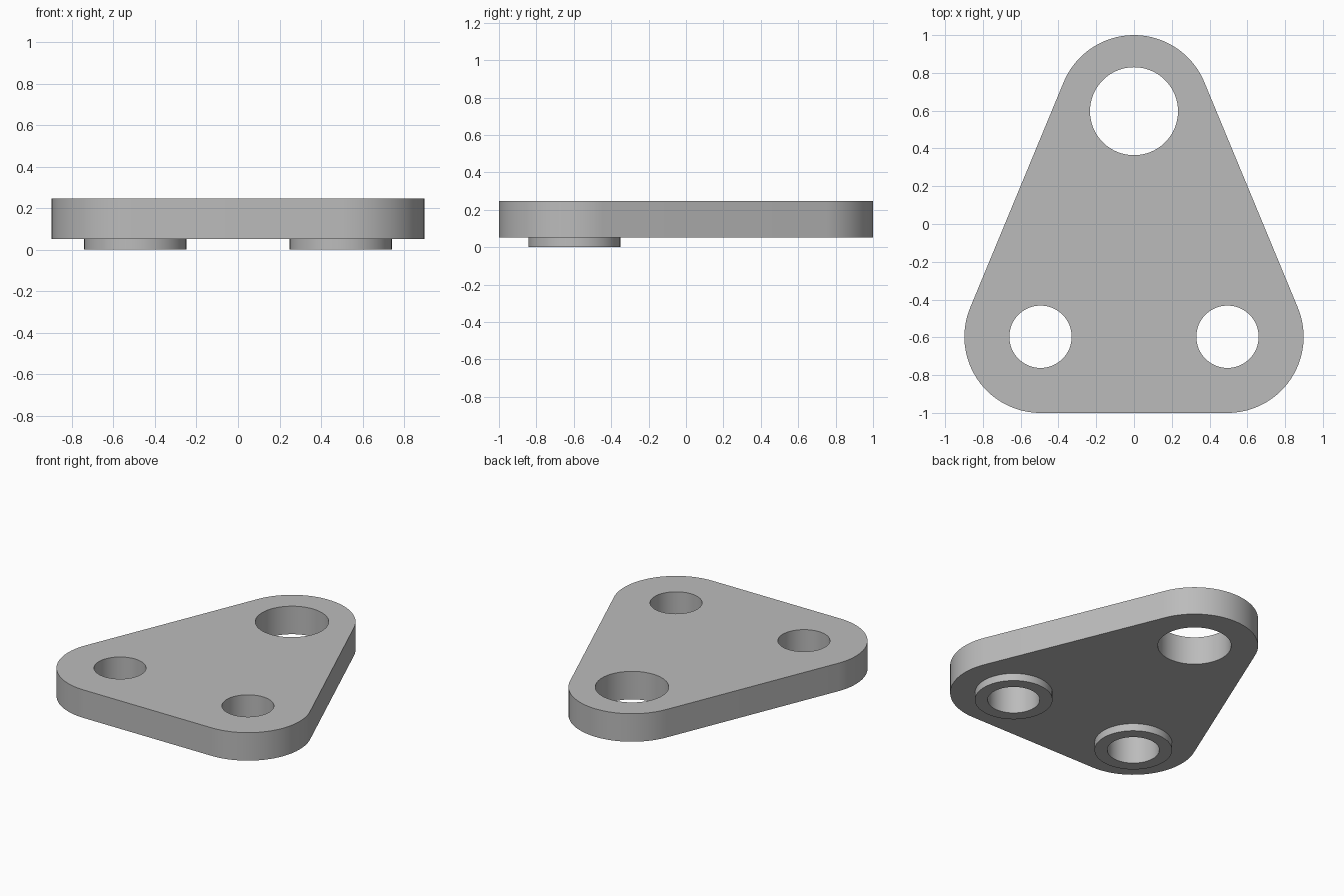
import bpy, bmesh, math

if "Cube" in bpy.data.objects:
    bpy.data.objects.remove(bpy.data.objects["Cube"], do_unlink=True)

# Main dimensions
BOSS_H, TOP = 0.052, 0.248
CORNER_R = 0.403
APEX = (0.0, 0.597)
FOOT_X, FOOT_Y = 0.495, -0.597
BIG_HOLE_R, SMALL_HOLE_R, BOSS_R = 0.233, 0.165, 0.246

# Single colour
grey = bpy.data.materials.new("plain grey")
grey.use_nodes = True
colour = (0.5, 0.5, 0.5, 1)
grey.diffuse_color = colour
grey.node_tree.nodes["Principled BSDF"].inputs["Base Color"].default_value = colour


def arc(centre, radius, start, end, steps):
    """Points along an arc, both ends included."""
    angles = [start + (end - start) * i / steps for i in range(steps + 1)]
    return [(centre[0] + radius * math.cos(a), centre[1] + radius * math.sin(a))
            for a in angles]


def circle(centre, radius, steps=64):
    return arc(centre, radius, 0, math.tau, steps)[:-1]


def extruded(name, loops, z0, z1):
    """Fill the first loop, cut out the others, and extrude from z0 to z1."""
    curve = bpy.data.curves.new(name + " profile", "CURVE")
    curve.dimensions = "2D"
    curve.fill_mode = "BOTH"
    curve.extrude = (z1 - z0) / 2
    for loop in loops:
        spline = curve.splines.new("POLY")
        spline.points.add(len(loop) - 1)
        for point, (x, y) in zip(spline.points, loop):
            point.co = (x, y, 0, 1)
        spline.use_cyclic_u = True
    helper = bpy.data.objects.new(name + " profile", curve)
    bpy.context.collection.objects.link(helper)
    bpy.context.view_layer.update()
    mesh = bpy.data.meshes.new_from_object(
        helper.evaluated_get(bpy.context.evaluated_depsgraph_get()))
    bpy.data.objects.remove(helper, do_unlink=True)

    # Weld caps to walls and make the shell face outwards
    bm = bmesh.new()
    bm.from_mesh(mesh)
    bmesh.ops.remove_doubles(bm, verts=bm.verts, dist=0.0001)
    bmesh.ops.translate(bm, verts=bm.verts, vec=(0, 0, (z0 + z1) / 2))
    bmesh.ops.recalc_face_normals(bm, faces=bm.faces)
    bm.to_mesh(mesh)
    bm.free()

    mesh.name = name
    mesh.materials.clear()
    mesh.materials.append(grey)
    obj = bpy.data.objects.new(name, mesh)
    bpy.context.collection.objects.link(obj)
    bpy.ops.object.select_all(action="DESELECT")
    obj.select_set(True)
    bpy.context.view_layer.objects.active = obj
    bpy.ops.object.shade_smooth_by_angle(angle=math.radians(30))
    return obj


# Rounded triangle: three corner arcs joined by their common tangents
left, right = (FOOT_X, FOOT_Y), (-FOOT_X, FOOT_Y)
tilt = math.atan2(FOOT_X, APEX[1] - FOOT_Y)
outline = (arc(APEX, CORNER_R, tilt, math.pi - tilt, 32)
           + arc(right, CORNER_R, math.pi - tilt, 1.5 * math.pi, 32)
           + arc(left, CORNER_R, -0.5 * math.pi, tilt, 32))

# Plate with one large and two small holes
extruded("plate", [outline, circle(APEX, BIG_HOLE_R),
                   circle(left, SMALL_HOLE_R), circle(right, SMALL_HOLE_R)],
         BOSS_H, TOP)

# Raised rings under the two small holes
for side, centre in (("left", left), ("right", right)):
    extruded(side + "_boss", [circle(centre, BOSS_R), circle(centre, SMALL_HOLE_R)],
             0, BOSS_H)
